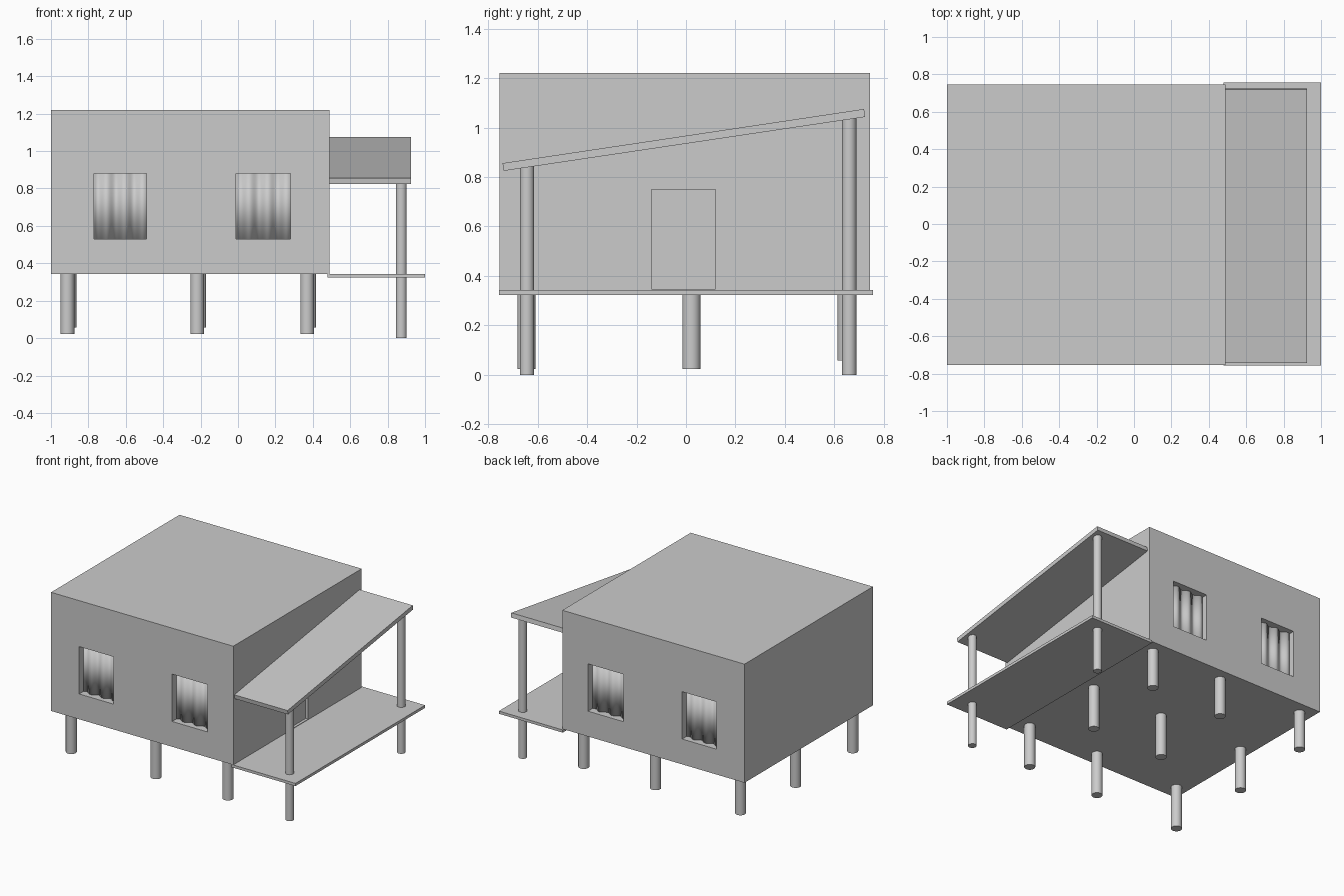
import bpy, bmesh, math

if "Cube" in bpy.data.objects:
    bpy.data.objects.remove(bpy.data.objects["Cube"])

X0, X1, Y0, Y1, Z0, Z1 = -1.0, 0.49, -0.755, 0.745, 0.343, 1.22


def mesh_object(name, verts, faces):
    me = bpy.data.meshes.new(name)
    me.from_pydata(verts, [], faces)
    bm = bmesh.new()
    bm.from_mesh(me)
    bmesh.ops.recalc_face_normals(bm, faces=bm.faces)
    bm.to_mesh(me)
    bm.free()
    ob = bpy.data.objects.new(name, me)
    bpy.context.collection.objects.link(ob)
    return ob


def prism_x(name, x0, x1, yz):
    """Extrude a (y, z) profile along x."""
    n = len(yz)
    verts = [(x, y, z) for x in (x0, x1) for y, z in yz]
    faces = [tuple(range(n)), tuple(range(n, 2 * n))]
    faces += [(i, (i + 1) % n, n + (i + 1) % n, n + i) for i in range(n)]
    return mesh_object(name, verts, faces)


def box(name, x0, x1, y0, y1, z0, z1):
    return prism_x(name, x0, x1, [(y0, z0), (y1, z0), (y1, z1), (y0, z1)])


def post(name, x, y, r, z0, z1):
    bpy.ops.mesh.primitive_cylinder_add(vertices=32, radius=r, depth=z1 - z0,
                                        location=(x, y, (z0 + z1) / 2))
    ob = bpy.context.object
    ob.name = name
    bpy.ops.object.shade_smooth_by_angle(angle=math.radians(40))


def cut(target, cutter):
    cutter.hide_render = True
    cutter.hide_viewport = True
    mod = target.modifiers.new("opening", 'BOOLEAN')
    mod.operation = 'DIFFERENCE'
    mod.solver = 'EXACT'
    mod.object = cutter


def curtain(name, x0, x1, y, z0, z1, folds=3, depth=0.012, steps=48):
    """Hanging sheet with sine folds."""
    verts = []
    for i in range(steps + 1):
        t = i / steps
        yy = y + depth * math.sin(2 * math.pi * folds * t)
        verts += [(x0 + (x1 - x0) * t, yy, z0), (x0 + (x1 - x0) * t, yy, z1)]
    faces = [(2 * i, 2 * i + 2, 2 * i + 3, 2 * i + 1) for i in range(steps)]
    ob = mesh_object(name, verts, faces)
    ob.data.shade_smooth()
    mod = ob.modifiers.new("cloth_thickness", 'SOLIDIFY')
    mod.thickness = 0.006
    mod.offset = 0


# Main house block
house = box("house_body", X0, X1, Y0, Y1, Z0, Z1)

# Two curtained windows on the front and on the back
WZ0, WZ1 = 0.53, 0.88
for side, wall, inward in (("front", Y0, 1), ("back", Y1, -1)):
    for label, a, b in (("left", -0.77, -0.49), ("right", -0.01, 0.28)):
        ya, yb = sorted((wall - inward * 0.05, wall + inward * 0.09))
        cut(house, box(f"{side}_{label}_window_cutter", a, b, ya, yb, WZ0, WZ1))
        curtain(f"{side}_{label}_curtain", a - 0.005, b + 0.005,
                wall + inward * 0.05, WZ0 - 0.005, WZ1 + 0.005)

# Door set into the porch wall
cut(house, box("door_cutter", X1 - 0.04, X1 + 0.05, -0.14, 0.12, 0.347, 0.75))
box("door", X1 - 0.045, X1 - 0.02, -0.142, 0.122, 0.346, 0.752)

# Grid of foundation stilts (back row is a little shorter)
for row, y, dx, zb in (("front", -0.645, 0, 0.023), ("middle", 0.022, 0, 0.023),
                       ("back", 0.65, 0.011, 0.057)):
    for col, x in (("left", -0.912), ("centre", -0.218), ("right", 0.37)):
        post(f"{row}_{col}_stilt", x + dx, y, 0.037, zb, 0.36)

# Porch deck, sloping roof and the two tall posts
box("porch_deck", 0.478, 1.0, -0.757, 0.757, 0.323, 0.343)
prism_x("porch_roof", 0.48, 0.925,
        [(-0.737, 0.825), (0.725, 1.043), (0.72, 1.075), (-0.742, 0.856)])
post("porch_front_post", 0.873, -0.643, 0.029, 0, 0.85)
post("porch_back_post", 0.873, 0.66, 0.029, 0, 1.045)
